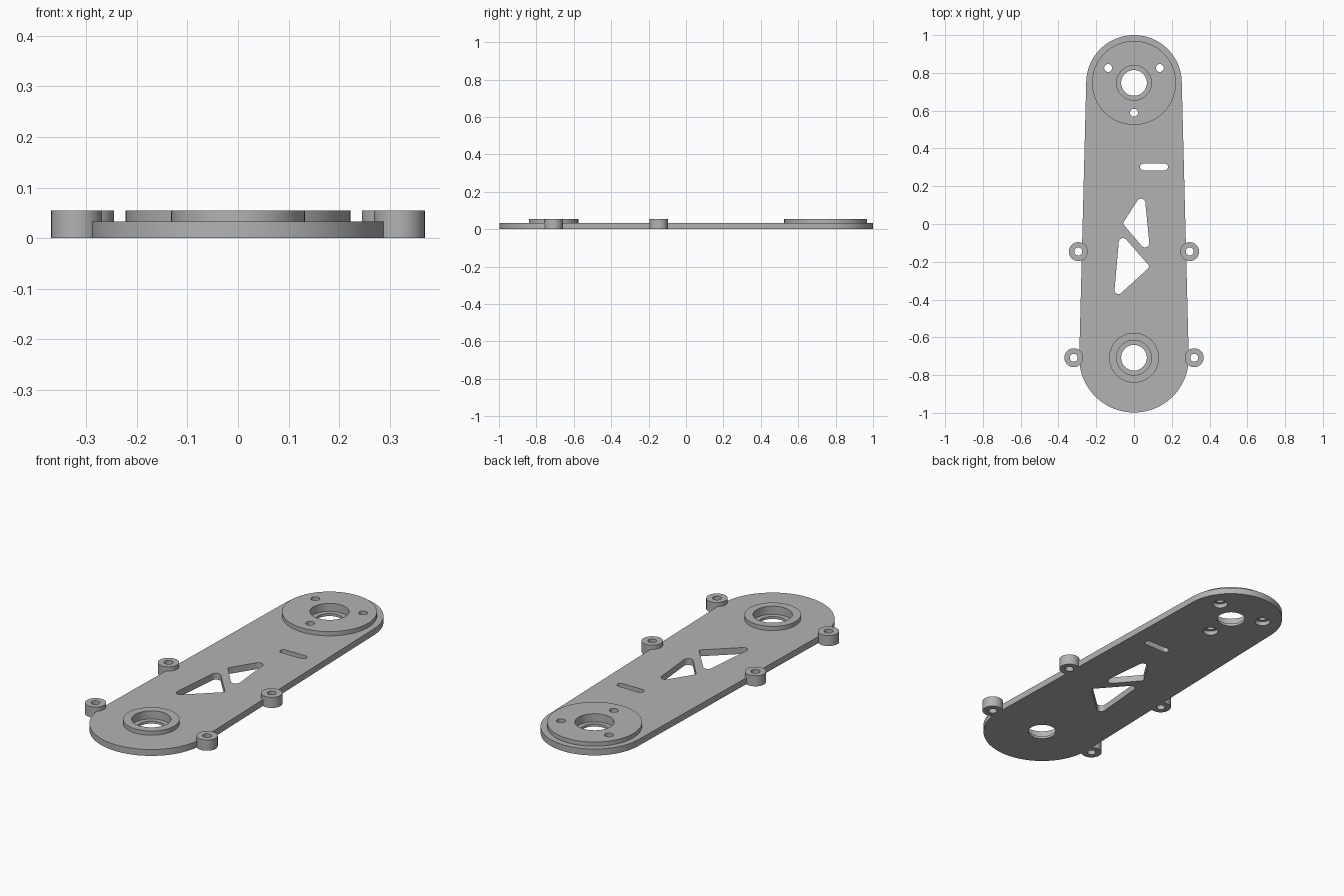
import bpy
import bmesh
from math import cos, sin, pi, radians
from mathutils import Vector
from mathutils.geometry import convex_hull_2d

cube = bpy.data.objects.get("Cube")
if cube:
    bpy.data.objects.remove(cube, do_unlink=True)

PLATE, TOP, LEDGE = 0.033, 0.055, 0.013     # heights
BACK, FRONT = 0.747, -0.708                 # bearing centres along y
BORE, HOLE, SCREW = 0.092, 0.068, 0.021     # radii

grey = bpy.data.materials.new("plain grey")
grey.use_nodes = True
grey.diffuse_color = (0.45, 0.45, 0.45, 1)
grey.node_tree.nodes["Principled BSDF"].inputs["Base Color"].default_value = grey.diffuse_color


def prism(name, circles, z0, z1, steps=96):
    """Upright prism around the hull of circles given as (x, y, radius)."""
    points = [Vector((x + r * cos(2 * pi * i / steps), y + r * sin(2 * pi * i / steps)))
              for x, y, r in circles for i in range(steps)]
    bm = bmesh.new()
    face = bm.faces.new([bm.verts.new((*points[i], z0)) for i in convex_hull_2d(points)])
    top = bmesh.ops.extrude_face_region(bm, geom=[face])["geom"]
    bmesh.ops.translate(bm, vec=(0, 0, z1 - z0),
                        verts=[v for v in top if isinstance(v, bmesh.types.BMVert)])
    bmesh.ops.recalc_face_normals(bm, faces=bm.faces)
    mesh = bpy.data.meshes.new(name)
    bm.to_mesh(mesh)
    bm.free()
    mesh.materials.append(grey)
    obj = bpy.data.objects.new(name, mesh)
    bpy.context.collection.objects.link(obj)
    return obj


def cut(obj, circles, z0=-0.1, z1=0.1, steps=48):
    """Subtract a prism from a part."""
    cutter = prism("cutter", circles, z0, z1, steps)
    cutter.hide_render = True
    mod = obj.modifiers.new("cut", 'BOOLEAN')
    mod.operation, mod.solver, mod.object = 'DIFFERENCE', 'EXACT', cutter
    bpy.context.view_layer.objects.active = obj
    bpy.ops.object.modifier_apply(modifier=mod.name)
    bpy.data.objects.remove(cutter, do_unlink=True)


# Tapered plate and the two raised bosses
plate = prism("arm_plate", [(0, BACK, 0.253), (0, FRONT, 0.29)], 0, PLATE)
back_boss = prism("back_boss", [(0, BACK, 0.222)], PLATE, TOP)
front_boss = prism("front_boss", [(0, FRONT, 0.132)], PLATE, TOP)
parts = [plate, back_boss, front_boss]

# Stepped bearing bores
for y, boss in ((BACK, back_boss), (FRONT, front_boss)):
    cut(plate, [(0, y, HOLE)])
    cut(plate, [(0, y, BORE)], LEDGE)
    cut(boss, [(0, y, BORE)])

# Screw holes around the back bore, widened from below
for angle in (30, 150, 270):
    x = 0.158 * cos(radians(angle))
    y = BACK + 0.158 * sin(radians(angle))
    cut(back_boss, [(x, y, SCREW)])
    cut(plate, [(x, y, SCREW)])
    cut(plate, [(x, y, 0.037)], -0.1, 0.022)

# Slot and two rounded triangular windows
cut(plate, [(0.05, 0.302, 0.018), (0.162, 0.302, 0.018)])
cut(plate, [(0.037, 0.111, 0.023), (0.058, -0.101, 0.023), (-0.045, 0.003, 0.012)])
cut(plate, [(-0.058, -0.098, 0.023), (0.068, -0.225, 0.012), (-0.082, -0.35, 0.021)])

# Mounting ears let into the plate edges
for place, x, y in (("middle", 0.295, -0.146), ("front", 0.319, FRONT)):
    for side, sign in (("left", 1), ("right", -1)):
        ear = prism(f"{place}_ear_{side}", [(sign * x, y, 0.05)], 0, TOP, 48)
        cut(plate, [(sign * x, y, 0.05)])
        cut(ear, [(sign * x, y, SCREW)])
        parts.append(ear)

# Smooth round walls, sharp rims
bpy.ops.object.select_all(action='DESELECT')
for part in parts:
    part.select_set(True)
bpy.context.view_layer.objects.active = plate
bpy.ops.object.shade_smooth_by_angle(angle=radians(30))
